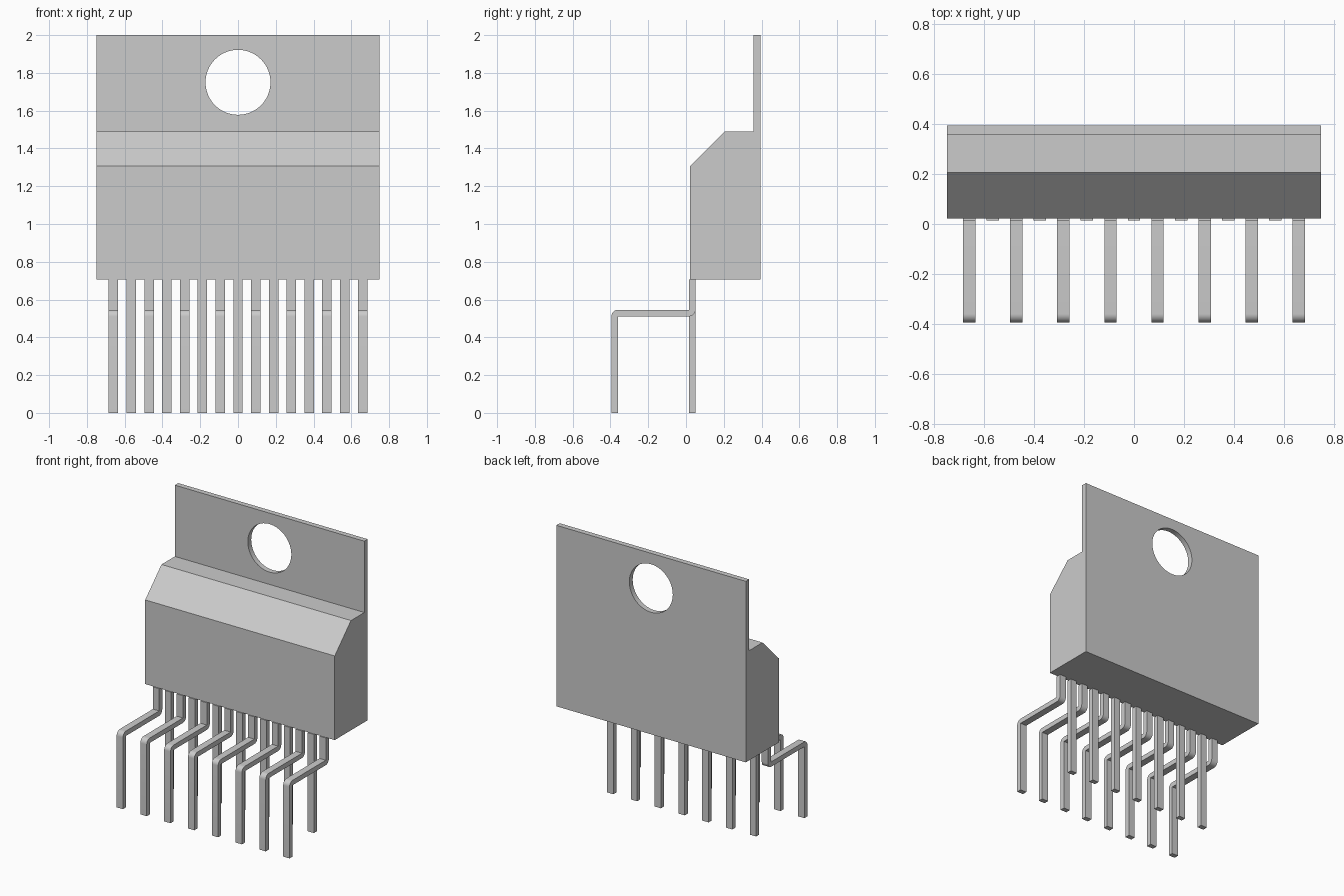
import bpy
import bmesh
from math import cos, sin, pi, radians

cube = bpy.data.objects.get("Cube")
if cube:
    bpy.data.objects.remove(cube, do_unlink=True)

# One plain grey for the whole part
grey = bpy.data.materials.new("light_grey")
grey.use_nodes = True
COLOUR = (0.6, 0.6, 0.6, 1)
grey.diffuse_color = COLOUR
grey.node_tree.nodes["Principled BSDF"].inputs["Base Color"].default_value = COLOUR


def extrude_profile(name, profile, x, width):
    """Extrude a closed (y, z) outline along x, centred on x."""
    bm = bmesh.new()
    face = bm.faces.new([bm.verts.new((x - width / 2, y, z)) for y, z in profile])
    side = bmesh.ops.extrude_face_region(bm, geom=[face])
    verts = [v for v in side["geom"] if isinstance(v, bmesh.types.BMVert)]
    bmesh.ops.translate(bm, vec=(width, 0, 0), verts=verts)
    bmesh.ops.recalc_face_normals(bm, faces=bm.faces[:])
    mesh = bpy.data.meshes.new(name)
    bm.to_mesh(mesh)
    bm.free()
    mesh.materials.append(grey)
    obj = bpy.data.objects.new(name, mesh)
    bpy.context.collection.objects.link(obj)
    return obj


def arc(cy, cz, radius, start, end, steps=8):
    """Points of an arc in the y-z plane, angles in degrees."""
    angles = [radians(start + (end - start) * i / steps) for i in range(steps + 1)]
    return [(cy + radius * cos(a), cz + radius * sin(a)) for a in angles]


def smooth(obj):
    bpy.ops.object.select_all(action="DESELECT")
    obj.select_set(True)
    bpy.context.view_layer.objects.active = obj
    bpy.ops.object.shade_smooth_by_angle(angle=radians(30))


# Package body with chamfered front and thin mounting tab
FRONT, BACK, TAB, BOTTOM = 0.022, 0.395, 0.357, 0.705
body = extrude_profile("package_body", [
    (FRONT, BOTTOM), (BACK, BOTTOM), (BACK, 2), (TAB, 2),
    (TAB, 1.49), (0.206, 1.49), (FRONT, 1.307)], 0, 1.5)

# Round mounting hole through the tab
bpy.ops.mesh.primitive_cylinder_add(
    vertices=64, radius=0.172, depth=0.3,
    location=(0, BACK, 1.75), rotation=(pi / 2, 0, 0))
cutter = bpy.context.object
cutter.name = "hole_cutter"
cutter.hide_render = True
cutter.data.materials.append(grey)
cut = body.modifiers.new("mounting_hole", "BOOLEAN")
cut.operation = "DIFFERENCE"
cut.solver = "EXACT"
cut.object = cutter
bpy.ops.object.select_all(action="DESELECT")
body.select_set(True)
bpy.context.view_layer.objects.active = body
bpy.ops.object.modifier_apply(modifier=cut.name)
bpy.data.objects.remove(cutter, do_unlink=True)
smooth(body)

# Leads: alternate ones step forward through two rounded bends
T = 0.035
PIN_FRONT, PIN_BACK = 0.015, 0.015 + T
OUT_FRONT, OUT_BACK = -0.395, -0.395 + T
SHELF_LOW, SHELF_TOP = 0.511, 0.511 + T
straight = [(PIN_FRONT, 0), (PIN_BACK, 0), (PIN_BACK, BOTTOM), (PIN_FRONT, BOTTOM)]
bent = ([(OUT_FRONT, 0), (OUT_BACK, 0), (OUT_BACK, SHELF_LOW)]
        + arc(PIN_FRONT, SHELF_TOP, T, -90, 0)
        + [(PIN_BACK, BOTTOM), (PIN_FRONT, BOTTOM), (PIN_FRONT, SHELF_TOP)]
        + arc(OUT_BACK, SHELF_LOW, T, 90, 180))

for i in range(15):
    x = (i - 7) * 0.0942
    if i % 2:
        extrude_profile(f"straight_lead_{i + 1}", straight, x, 0.05)
    else:
        smooth(extrude_profile(f"bent_lead_{i + 1}", bent, x, 0.05))
